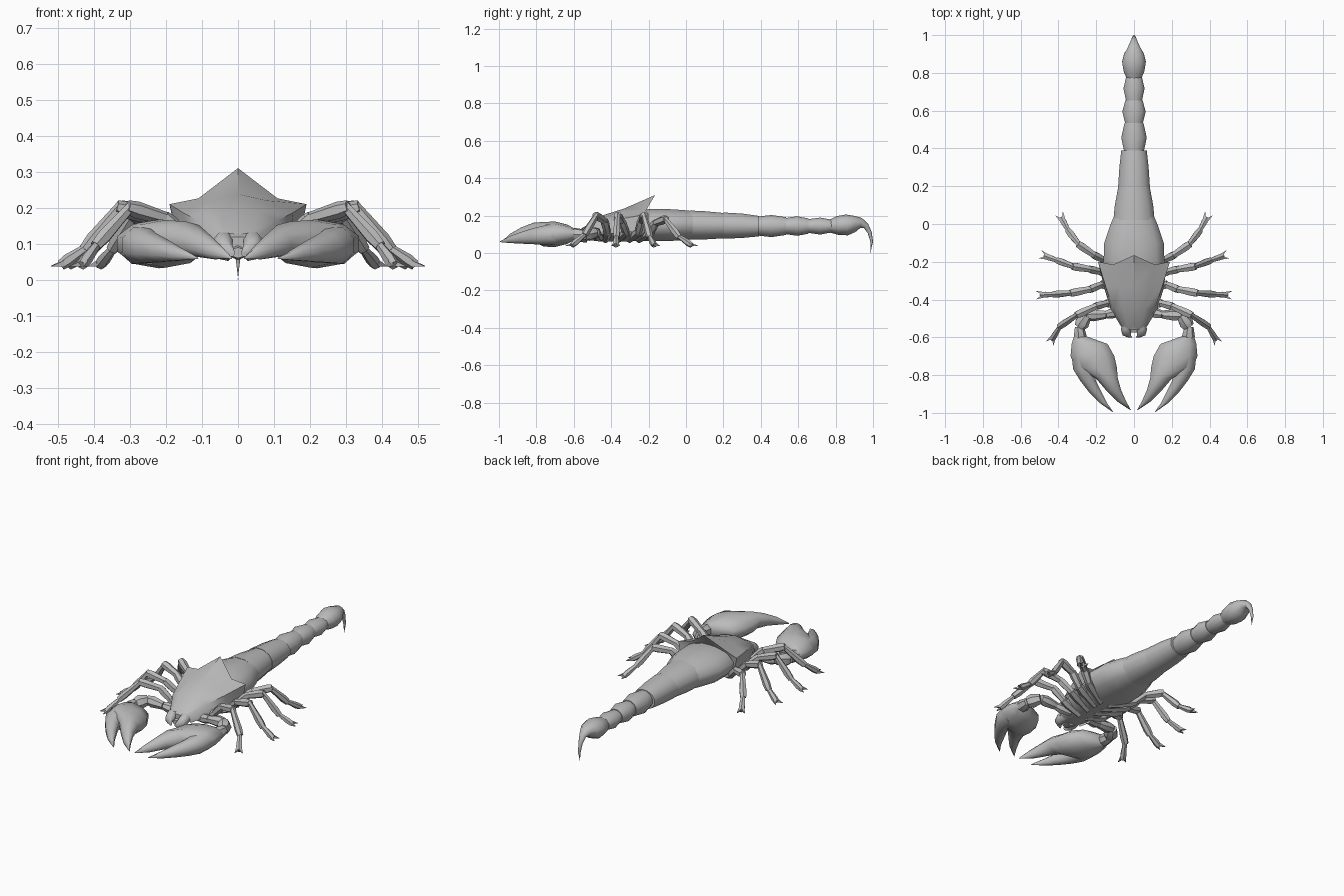
import bpy, bmesh, math
from mathutils import Vector

cube = bpy.data.objects.get("Cube")
if cube:
    bpy.data.objects.remove(cube, do_unlink=True)

grey = bpy.data.materials.new("shell grey")
grey.use_nodes = True
COLOUR = (0.5, 0.5, 0.5, 1)
grey.diffuse_color = COLOUR
grey.node_tree.nodes["Principled BSDF"].inputs["Base Color"].default_value = COLOUR


def finish(name, bm, angle=50):
    bmesh.ops.recalc_face_normals(bm, faces=bm.faces)
    mesh = bpy.data.meshes.new(name)
    bm.to_mesh(mesh)
    bm.free()
    mesh.materials.append(grey)
    obj = bpy.data.objects.new(name, mesh)
    bpy.context.collection.objects.link(obj)
    bpy.ops.object.select_all(action='DESELECT')
    bpy.context.view_layer.objects.active = obj
    obj.select_set(True)
    bpy.ops.object.shade_smooth_by_angle(angle=math.radians(angle))
    return obj


def add_loft(bm, stations, sides, upright=False):
    """Skin rings of (x, y, z, half width, half height) along a path."""
    centres = [Vector(s[:3]) for s in stations]
    rings = []
    for i, (c, s) in enumerate(zip(centres, stations)):
        if upright:
            across, up = Vector((1, 0, 0)), Vector((0, 0, 1))
        else:
            t = centres[min(i + 1, len(centres) - 1)] - centres[max(i - 1, 0)]
            across = t.cross(Vector((0, 0, 1))).normalized()
            up = across.cross(t).normalized()
        ring = []
        for k in range(sides):
            a = math.tau * (k + 0.5) / sides
            ring.append(bm.verts.new(c + across * s[3] * math.cos(a) + up * s[4] * math.sin(a)))
        rings.append(ring)
    for a, b in zip(rings, rings[1:]):
        for k in range(sides):
            n = (k + 1) % sides
            bm.faces.new((a[k], a[n], b[n], b[k]))
    bm.faces.new(rings[0])
    bm.faces.new(rings[-1])


def loft(name, stations, sides=8, upright=False, angle=50):
    bm = bmesh.new()
    add_loft(bm, stations, sides, upright)
    return finish(name, bm, angle)


def trunk(name, rows):
    """Loft along y from (y, half width, bottom, top)."""
    return loft(name, [(0, y, (b + t) / 2, w, (t - b) / 2) for y, w, b, t in rows], 12, True)


# Body and the broad abdomen plates
trunk("body", [(-.56, .055, .07, .12), (-.45, .11, .06, .175), (-.3, .15, .06, .22),
               (-.2, .167, .06, .238), (-.1, .163, .06, .238), (-.01, .132, .067, .232),
               (.045, .108, .072, .225)])
trunk("abdomen_plate", [(.02, .113, .069, .23), (.1, .105, .07, .226), (.215, .083, .077, .215)])
trunk("tail_base", [(.2, .087, .074, .219), (.3, .08, .078, .213), (.39, .07, .087, .2)])

# Tail beads, each swelling between two pinches
joints = [.38, .535, .655, .78]
for i, (a, b) in enumerate(zip(joints, joints[1:])):
    lo, hi = .083 + .007 * i, .205 - .007 * i
    w = .07 - .006 * i
    trunk(f"tail_segment_{i + 1}", [(a, w * .76, lo + .009, hi - .009), (a + (b - a) * .5, w, lo, hi),
                                    (b, w * .74, lo + .012, hi - .012)])

# Bulb and hooked stinger
loft("stinger", [(0, .77, .143, .04, .035), (0, .81, .147, .058, .05), (0, .86, .15, .066, .056),
                 (0, .9, .156, .055, .044), (0, .935, .16, .034, .028), (0, .962, .145, .02, .016),
                 (0, .982, .11, .012, .011), (0, .993, .06, .007, .007), (0, .987, .001, .001, .001)], 10)

# Flared shield over the front body, closed by a wall behind its peaked rim
half_rows = [
    [(0, -.545, .125), (.03, -.56, .13), (.055, -.555, .12), (.07, -.54, .08)],
    [(0, -.45, .2), (.06, -.45, .19), (.11, -.45, .165), (.125, -.45, .1)],
    [(0, -.33, .238), (.08, -.33, .22), (.15, -.33, .185), (.16, -.33, .11)],
    [(0, -.165, .31), (.11, -.215, .226), (.19, -.2, .21), (.172, -.2, .12)],
    [(0, -.215, .235), (.09, -.225, .21), (.15, -.22, .17), (.158, -.22, .11)],
]
bm = bmesh.new()
grid = []
for row in half_rows:
    full = [(-x, y, z) for x, y, z in reversed(row[1:])] + row
    grid.append([bm.verts.new(p) for p in full])
for a, b in zip(grid, grid[1:]):
    for k in range(len(a) - 1):
        bm.faces.new((a[k], a[k + 1], b[k + 1], b[k]))
finish("shield", bm, 45)

# Leg joints from the underside out to the foot: front pair first
LEGS = [
    [(.03, -.43, .07), (.14, -.42, .11), (.2, -.435, .17), (.3, -.48, .2), (.39, -.54, .1), (.43, -.605, .045)],
    [(.03, -.36, .07), (.17, -.32, .11), (.23, -.345, .17), (.33, -.365, .2), (.42, -.372, .09), (.485, -.375, .045)],
    [(.03, -.3, .07), (.17, -.255, .11), (.23, -.24, .17), (.32, -.225, .2), (.4, -.195, .09), (.465, -.172, .045)],
    [(.03, -.25, .07), (.16, -.19, .11), (.21, -.165, .16), (.29, -.11, .18), (.345, -.04, .09), (.38, .025, .045)],
]
PARTS = ["hip", "thigh", "upper_leg", "shin", "foot"]
RADII = [(.016, .026), (.018, .023), (.018, .024), (.014, .021), (.011, .018)]

for side, sx in (("left", 1), ("right", -1)):
    def flip(rows):
        return [(r[0] * sx, *r[1:]) for r in rows]

    for i, pts in enumerate(LEGS):
        pts = [Vector(p) for p in flip(pts)]
        bm = bmesh.new()
        for (p, q), (r0, r1) in zip(zip(pts, pts[1:]), RADII):
            d = (q - p).normalized() * .008
            add_loft(bm, [(*(p - d), r0, r0), (*(p.lerp(q, .8)), r1, r1), (*(q + d), r1 * .85, r1 * .8)], 6)
        # Forked toe
        d = (pts[-1] - pts[-2]).normalized()
        out = Vector((d.x, d.y, 0)).normalized()
        across = Vector((-out.y, out.x, 0))
        for s in (-1, 1):
            a = pts[-1] + across * s * .008
            b = a + out * .033 + across * s * .014
            b.z = .038
            add_loft(bm, [(*a, .011, .012), (*b, .001, .001)], 4)
        finish(f"{side}_leg_{i + 1}", bm, 40)

    # Arm carrying the claw
    bm = bmesh.new()
    arm = [(.06, -.46, .08), (.15, -.48, .1), (.25, -.485, .11), (.29, -.545, .1), (.285, -.62, .1)]
    for (p, q), r in zip(zip(flip(arm), flip(arm)[1:]), (.028, .032, .04, .036)):
        p, q = Vector(p), Vector(q)
        add_loft(bm, [(*p, r * .7, r * .7), (*p.lerp(q, .65), r, r), (*q, r * .75, r * .75)], 7)
    finish(f"{side}_arm", bm, 40)

    # Palm running into the inner finger, and the separate outer finger
    loft(f"{side}_claw_palm", flip([
        (.285, -.595, .1, .035, .03), (.235, -.635, .1, .1, .052), (.22, -.7, .1, .122, .068),
        (.2, -.76, .1, .115, .066), (.145, -.815, .112, .062, .05), (.108, -.88, .1, .042, .037),
        (.065, -.94, .08, .025, .023), (.018, -.985, .06, .002, .002)]), 10, True, 60)
    loft(f"{side}_claw_finger", flip([
        (.27, -.7, .098, .065, .058), (.268, -.77, .095, .058, .054), (.243, -.83, .088, .045, .044),
        (.205, -.89, .08, .036, .032), (.165, -.945, .071, .022, .019), (.112, -.995, .06, .002, .002)]),
        8, True, 60)

    # Mouth part
    loft(f"{side}_jaw", flip([
        (.035, -.51, .105, .03, .032), (.042, -.56, .1, .029, .033), (.038, -.59, .088, .024, .022),
        (.018, -.602, .074, .01, .01)]), 8, True)

# Small mouth plate between the jaws
loft("mouth", [(0, -.53, .08, .035, .025), (0, -.575, .075, .025, .015)], 6, True)
